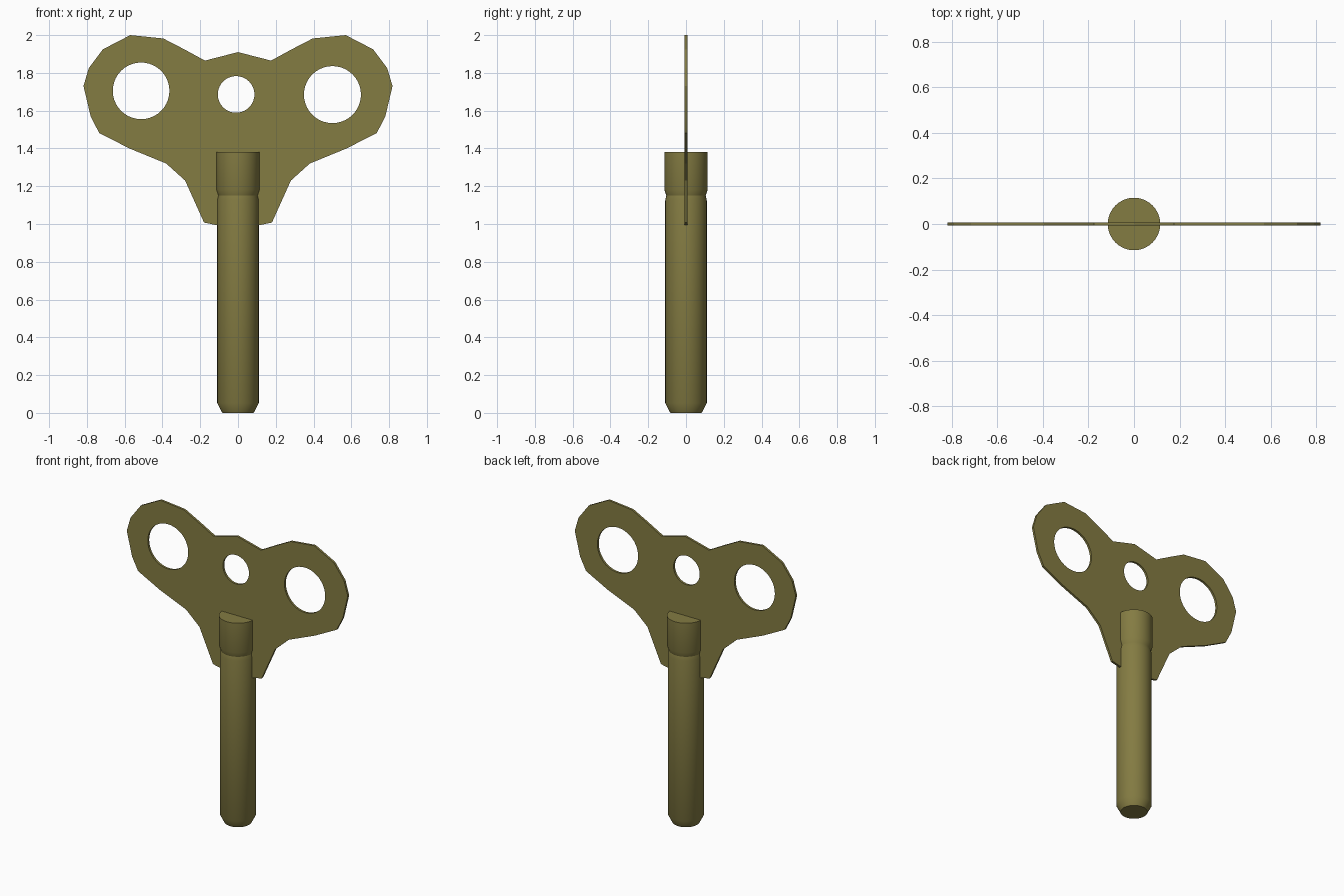
import bpy, bmesh
from math import cos, sin, pi, radians

if "Cube" in bpy.data.objects:
    bpy.data.objects.remove(bpy.data.objects["Cube"])

brass = bpy.data.materials.new("aged_brass")
brass.diffuse_color = (0.23, 0.2, 0.055, 1)
brass.use_nodes = True
brass.node_tree.nodes["Principled BSDF"].inputs["Base Color"].default_value = brass.diffuse_color


def finish(obj, angle):
    bpy.ops.object.select_all(action='DESELECT')
    obj.select_set(True)
    bpy.context.view_layer.objects.active = obj
    if obj.type == 'CURVE':
        bpy.ops.object.convert(target='MESH')
    obj = bpy.context.object
    bpy.ops.object.transform_apply(location=True, rotation=True, scale=True)
    bpy.ops.object.shade_smooth_by_angle(angle=radians(angle))
    obj.data.materials.clear()
    obj.data.materials.append(brass)


def circle(cx, cz, r, n=40):
    return [(cx + r * cos(2 * pi * i / n), cz + r * sin(2 * pi * i / n)) for i in range(n)]


# Handle plate: mirrored half outline with three punched holes
half = [(0.175, 1.865), (0.285, 1.925), (0.395, 1.982), (0.57, 2.0), (0.715, 1.925),
        (0.79, 1.825), (0.818, 1.73), (0.78, 1.57), (0.735, 1.482), (0.575, 1.40),
        (0.38, 1.32), (0.28, 1.23), (0.18, 1.008), (0.12, 0.995)]
outline = [(0, 1.91)] + half + [(-x, z) for x, z in reversed(half)]
loops = [outline, circle(-0.513, 1.705, 0.15), circle(-0.01, 1.686, 0.097),
         circle(0.5, 1.685, 0.151)]

curve = bpy.data.curves.new("handle_plate", 'CURVE')
curve.dimensions = '2D'
curve.fill_mode = 'BOTH'
curve.extrude = 0.0075
for pts in loops:
    spline = curve.splines.new('POLY')
    spline.points.add(len(pts) - 1)
    for p, (x, z) in zip(spline.points, pts):
        p.co = (x, z, 0, 1)
    spline.use_cyclic_u = True
plate = bpy.data.objects.new("handle_plate", curve)
plate.rotation_euler = (pi / 2, 0, 0)
bpy.context.collection.objects.link(plate)
finish(plate, 15)

# Shaft: lathed profile with tapered tip, neck groove and collar
profile = [(0.083, 0), (0.11, 0.052), (0.11, 1.125), (0.104, 1.15), (0.115, 1.182), (0.115, 1.38)]
SIDES = 40
bm = bmesh.new()
rings = [[bm.verts.new((x, y, z)) for x, y in circle(0, 0, r, SIDES)] for r, z in profile]
for a, b in zip(rings, rings[1:]):
    for i in range(SIDES):
        j = (i + 1) % SIDES
        bm.faces.new((a[i], a[j], b[j], b[i]))
bm.faces.new(rings[0][::-1])
bm.faces.new(rings[-1])
mesh = bpy.data.meshes.new("shaft")
bm.to_mesh(mesh)
bm.free()
shaft = bpy.data.objects.new("shaft", mesh)
bpy.context.collection.objects.link(shaft)
finish(shaft, 30)
